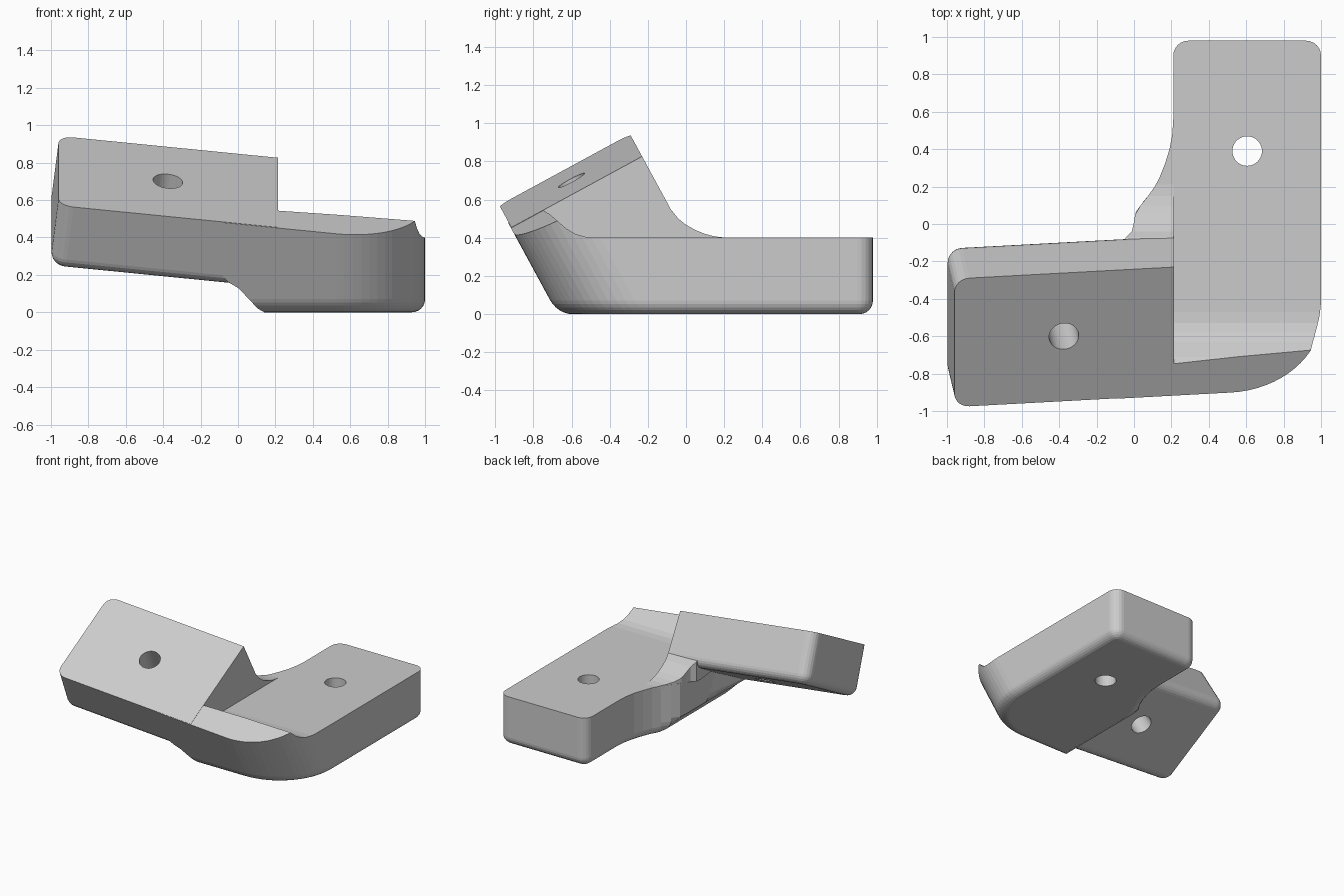
import bpy, bmesh, math
from mathutils import Vector

if "Cube" in bpy.data.objects:
    bpy.data.objects.remove(bpy.data.objects["Cube"])

grey = bpy.data.materials.new("plain_grey")
grey.use_nodes = True
grey.diffuse_color = (0.6, 0.6, 0.6, 1)
grey.node_tree.nodes["Principled BSDF"].inputs["Base Color"].default_value = (0.6, 0.6, 0.6, 1)

TILT = math.radians(28.5)
C, S = math.cos(TILT), math.sin(TILT)
LEAN = S / C                    # lean of the front wall per unit of height
SLOPE, TOP = 0.113, 0.860       # the raised arm drops slightly towards +x
FRONT, BACK, END = -0.588, 0.192, 0.213
THICK, FOOT_TOP, HOLE = 0.39, 0.4, 0.079


def tilted(x, v, w):
    """Point in the frame of the tilted arm."""
    return Vector((x, v * C - w * S, v * S + w * C))


def arm_point(x, v, depth):
    """Point at a depth below the arm's top face."""
    return tilted(x - SLOPE * depth, v, TOP - SLOPE * x - depth)


def arc(cx, cy, rx, ry, a0, a1, n):
    return [(cx + rx * math.cos(math.radians(a0 + (a1 - a0) * i / n)),
             cy + ry * math.sin(math.radians(a0 + (a1 - a0) * i / n))) for i in range(n + 1)]


def circle(cx, cy):
    return arc(cx, cy, HOLE, HOLE, 90, 450, 40)[:-1]


def inset(pts, d):
    """Move a counter-clockwise outline inwards."""
    out = []
    for i, p in enumerate(pts):
        p = Vector(p)
        e0 = (p - Vector(pts[i - 1])).normalized()
        e1 = (Vector(pts[(i + 1) % len(pts)]) - p).normalized()
        n = Vector((-e0.y - e1.y, e0.x + e1.x)).normalized()
        k = max(0.6, n.dot(Vector((-e0.y, e0.x))))
        out.append(p + n * d / k)
    return out


def fillet(r, n=6):
    """(inset, height) steps of a rounded lower edge."""
    return [(r * (1 - math.sin(a)), r * (1 - math.cos(a)))
            for a in (math.pi / 2 * i / n for i in range(n + 1))]


def walls(bm, rings):
    """Skin equal rings, counter-clockwise about the loft direction."""
    vs = [[bm.verts.new(p) for p in r] for r in rings]
    n = len(rings[0])
    for a, b in zip(vs, vs[1:]):
        for i in range(n):
            j = (i + 1) % n
            bm.faces.new((a[i], a[j], b[j], b[i]))
    return vs[0], vs[-1]


def run(items, i, j):
    """Items from i to j, wrapping round."""
    return items[i:j + 1] if i < j else items[i:] + items[:j + 1]


def holed_cap(outer, inner):
    """Two faces that fill the space between an outline and a hole."""
    mid = sum((v.co for v in inner), Vector()) / len(inner)
    half = len(inner) // 2

    def facing(k):
        d = inner[k].co - mid
        return max(range(len(outer)), key=lambda o: d.dot((outer[o].co - mid).normalized()))
    i, j = facing(0), facing(half)
    return [run(outer, i, j) + run(inner, 0, half)[::-1],
            run(outer, j, i) + run(inner, half, 0)[::-1]]


def loft(bm, rings, hole=None):
    """Closed solid through rings, with an optional through hole."""
    low, high = walls(bm, rings)
    low_caps, high_caps = [low], [high]
    if hole:
        # the bore runs downwards so that its walls face the axis
        bore_high, bore_low = walls(bm, hole[::-1])
        low_caps, high_caps = holed_cap(low, bore_low), holed_cap(high, bore_high)
    for cap in low_caps:
        bm.faces.new(cap[::-1])
    for cap in high_caps:
        bm.faces.new(cap)
    bm.normal_update()


def finish(bm, name):
    me = bpy.data.meshes.new(name)
    bm.to_mesh(me)
    bm.free()
    me.materials.append(grey)
    ob = bpy.data.objects.new(name, me)
    bpy.context.collection.objects.link(ob)
    return ob


# Flat foot: outline at its top, front wall leaning with the arm
yf = -0.890
corner = arc(0.52, -0.40, 0.48, -yf - 0.40, -90, 0, 16)
outline = ([(-0.08, yf), (0.2, yf)] + corner
           + arc(0.92, 0.90, 0.08, 0.08, 0, 90, 6) + arc(0.29, 0.90, 0.08, 0.08, 90, 180, 6)
           + [(0.21, 0.56), (0.205, 0.48), (0.19, 0.4), (0.165, 0.32), (0.135, 0.245),
              (0.10, 0.18), (0.05, 0.12), (0.01, 0.065), (0.0, 0.0), (-0.01, -0.4)])
flare = [(0.0, 0.14), (0.02, 0.105), (0.08, 0.05), (0.13, 0.0), (0.16, -0.05), (0.19, -0.1), (2, -0.1)]


def left_limit(z):
    """The left side flares outwards as it rises to meet the arm."""
    for (z0, x0), (z1, x1) in zip(flare, flare[1:]):
        if z <= z1:
            return x0 + (x1 - x0) * (z - z0) / (z1 - z0)


rings = []
for d, z in fillet(0.07) + [(0, 0.1), (0, 0.13), (0, 0.16), (0, 0.19), (0, FOOT_TOP)]:
    ring = []
    for p, q in zip(inset(outline, d), outline):
        lean = LEAN * (FOOT_TOP - z) if q[1] <= -0.399 else 0
        ring.append((max(p[0], left_limit(z)), p[1] + lean, z))
    rings.append(ring)
bm = bmesh.new()
loft(bm, rings, [[(x, y, z) for x, y in circle(0.605, 0.39)] for z in (0, FOOT_TOP)])
parts = [finish(bm, "foot")]

# Tilted arm with rounded end corners and rounded lower edges
arm = ([(END, FRONT), (END, BACK)] + arc(-0.88, BACK - 0.08, 0.08, 0.08, 90, 180, 6)
       + arc(-0.88, FRONT + 0.08, 0.08, 0.08, 180, 270, 6))
rings = []
for d, h in fillet(0.07) + [(0, THICK)]:
    depth, ring = THICK - h, []
    for p, q in zip(inset(arm, d), arm):
        if q[0] == END:         # the inner end stays upright
            v = q[1] + (d if q[1] == FRONT else -d)
            ring.append(arm_point(END + SLOPE * depth, v, depth))
        else:
            ring.append(arm_point(p[0], p[1], depth))
    rings.append(ring)
bm = bmesh.new()
loft(bm, rings, [[arm_point(x, v, depth) for x, v in circle(-0.375, -0.193)] for depth in (THICK, 0)])
parts.append(finish(bm, "raised_arm"))

# Front lip: swept profile trimmed by the arm's top plane and the rounded front wall
profile = [(-0.47, 0.4), (-0.53, 0.405), (-0.58, 0.42), (-0.63, 0.45), (-0.67, 0.485), (-0.71, 0.52),
           (-0.75, 0.545), (-0.78, 0.56), (-0.80, 0.62), (-1.1, 0.62), (-1.1, 0.4)]
bm = bmesh.new()
loft(bm, [[(x, y, z) for y, z in profile] for x in (-0.08, 1.05)])
cuts = [(tilted(0, 0, TOP - 0.002), tilted(SLOPE, 0, 1))]
front = [(-0.08, yf)] + corner
for (x0, y0), (x1, y1) in zip(front, front[1:]):
    cuts.append((Vector((x0, y0, FOOT_TOP)),
                 Vector((x1 - x0, y1 - y0, 0)).cross(Vector((0, -LEAN, 1)))))
for co, no in cuts:
    cut = bmesh.ops.bisect_plane(bm, geom=bm.verts[:] + bm.edges[:] + bm.faces[:], dist=1e-6,
                                 plane_co=co, plane_no=no.normalized(), clear_outer=True)
    rim = [e for e in cut["geom_cut"] if isinstance(e, bmesh.types.BMEdge)]
    bmesh.ops.edgeloop_fill(bm, edges=rim)
    bm.normal_update()
bmesh.ops.recalc_face_normals(bm, faces=bm.faces)
parts.append(finish(bm, "front_lip"))

# Web sweeping from the back of the arm down to the foot: (y, left x, height)
sweep = [(0.21, 0.117, 0.4), (0.15, 0.076, 0.407), (0.10, 0.035, 0.42), (0.05, 0.006, 0.44),
         (0.0, -0.002, 0.468), (-0.04, -0.012, 0.50), (-0.072, -0.045, 0.54),
         (-0.12, -0.05, 0.56), (-0.3, -0.03, 0.5)]
bm = bmesh.new()
loft(bm, [[(x, y, 0.38), (0.212, y, 0.38), (0.212, y, h), (x, y, h)] for y, x, h in sweep])
parts.append(finish(bm, "web"))

for ob in bpy.context.view_layer.objects:
    ob.select_set(ob in parts)
bpy.context.view_layer.objects.active = parts[0]
bpy.ops.object.shade_smooth_by_angle(angle=math.radians(30))
